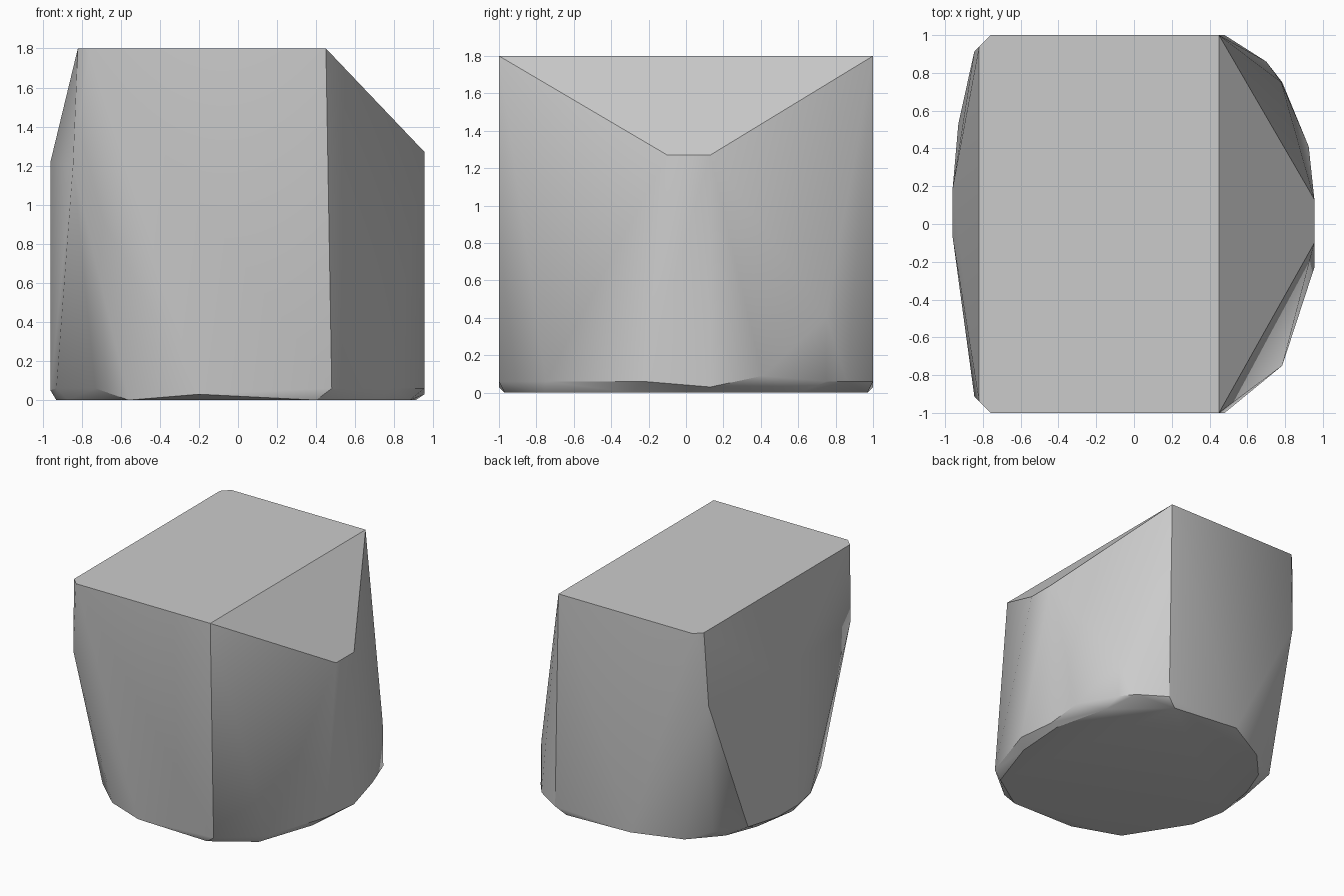
import bpy
import bmesh
import math

# Remove the default cube
default_cube = bpy.data.objects.get("Cube")
if default_cube:
    bpy.data.objects.remove(default_cube, do_unlink=True)


def make_material(name, color):
    material = bpy.data.materials.new(name)
    material.use_nodes = True
    material.diffuse_color = color
    shader = next(n for n in material.node_tree.nodes if n.type == "BSDF_PRINCIPLED")
    shader.inputs["Base Color"].default_value = color
    return material


def both_sides(points):
    """Return the points together with their copies mirrored front to back."""
    return points + [(x, -y, z) for x, y, z in points]


def make_hull(name, corners, material, sharp_angle):
    """Wrap the corner points in a closed faceted block."""
    mesh = bpy.data.meshes.new(name)
    bm = bmesh.new()
    for corner in corners:
        bm.verts.new(corner)
    result = bmesh.ops.convex_hull(bm, input=bm.verts)
    unused = {g for g in result["geom_interior"] + result["geom_unused"]
              if isinstance(g, bmesh.types.BMVert)}
    bmesh.ops.delete(bm, geom=list(unused), context="VERTS")
    bmesh.ops.dissolve_limit(bm, angle_limit=math.radians(0.5),
                             verts=bm.verts, edges=bm.edges)
    bmesh.ops.recalc_face_normals(bm, faces=bm.faces)
    bm.to_mesh(mesh)
    bm.free()
    mesh.materials.append(material)
    block = bpy.data.objects.new(name, mesh)
    bpy.context.collection.objects.link(block)
    bpy.ops.object.select_all(action="DESELECT")
    block.select_set(True)
    bpy.context.view_layer.objects.active = block
    bpy.ops.object.shade_smooth_by_angle(angle=math.radians(sharp_angle))
    return block


# Flat top with two clipped corners
top_rim = both_sides([(0.45, 1, 1.8), (-0.76, 1, 1.8), (-0.82, 0.94, 1.8)])

# Shoulder where the walls turn vertical
left_shoulder = both_sides([(-0.845, 0.915, 1.2)])
left_shoulder += [(-0.96, -0.07, 1.22), (-0.96, 0.19, 1.22)]
right_shoulder = [(0.955, 0.13, 1.27), (0.955, -0.1, 1.27), (0.78, 0.75, 0.41)]

# Rim just above the base, with alternating chamfer heights
lower_rim = both_sides([(0.48, 1, 0.06), (0.785, 0.75, 0.06),
                        (-0.2, 1, 0.03), (-0.73, 0.7, 0.06)])
lower_rim += [(0.955, 0.13, 0.03), (0.955, -0.23, 0.06), (0.925, 0.41, 0.09),
              (0.7, 0.86, 0.06), (-0.93, 0.53, 0.09), (-0.93, -0.28, 0.06),
              (-0.96, -0.07, 0.05), (-0.96, 0.19, 0.05)]

# Rounded flat base
base_outline = both_sides([(0.4, 0.97, 0), (-0.56, 0.82, 0), (-0.87, 0.33, 0)])
base_outline += [(0.72, -0.76, 0), (0.88, -0.29, 0), (0.8, 0.61, 0),
                 (0.91, 0.15, 0), (-0.93, -0.04, 0), (-0.77, 0.59, 0)]

light_grey = make_material("light_grey", (0.6, 0.6, 0.6, 1))
corners = top_rim + left_shoulder + right_shoulder + lower_rim + base_outline
make_hull("faceted_block", corners, light_grey, 30)
